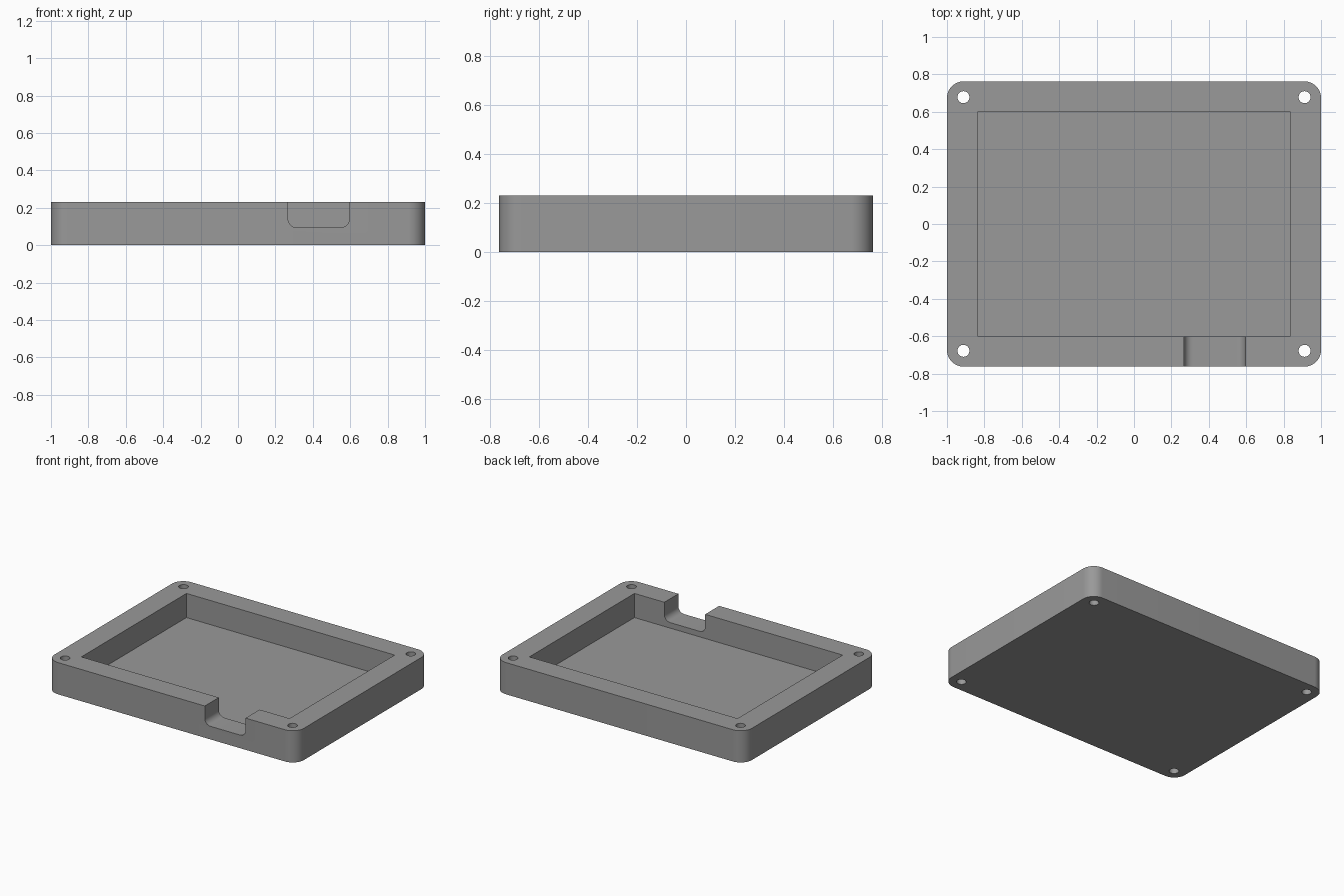
import bpy, bmesh
from math import cos, sin, pi
from mathutils import Vector

if "Cube" in bpy.data.objects:
    bpy.data.objects.remove(bpy.data.objects["Cube"])

HX, HY, H = 1.0, 0.763, 0.23      # half width, half depth, height
CORNER, HOLE = 0.09, 0.032        # outer corner radius, screw hole radius
HOLE_X, HOLE_Y = 0.912, 0.678
FLOOR = 0.055


def arc(cx, cy, r, start, end, n):
    """Points on an arc, angles in quarter turns."""
    return [(cx + r * cos((start + (end - start) * i / n) * pi / 2),
             cy + r * sin((start + (end - start) * i / n) * pi / 2))
            for i in range(n + 1)]


def prism(name, profile, place, sweep):
    """Extrude a 2D profile; place maps profile points into 3D."""
    bm = bmesh.new()
    face = bm.faces.new([bm.verts.new(place(*p)) for p in profile])
    new = bmesh.ops.extrude_face_region(bm, geom=[face])["geom"]
    bmesh.ops.translate(bm, vec=Vector(sweep),
                        verts=[v for v in new if isinstance(v, bmesh.types.BMVert)])
    bmesh.ops.recalc_face_normals(bm, faces=bm.faces)
    mesh = bpy.data.meshes.new(name)
    bm.to_mesh(mesh)
    bm.free()
    obj = bpy.data.objects.new(name, mesh)
    bpy.context.collection.objects.link(obj)
    return obj


# Outer block with rounded vertical corners
outline = []
for q, (sx, sy) in enumerate([(1, 1), (-1, 1), (-1, -1), (1, -1)]):
    outline += arc(sx * (HX - CORNER), sy * (HY - CORNER), CORNER, q, q + 1, 12)
tray = prism("enclosure_tray", outline, lambda x, y: (x, y, 0), (0, 0, H))

# Rectangular pocket
px, py = 0.835, 0.602
cutters = [prism("pocket_cutter", [(-px, -py), (px, -py), (px, py), (-px, py)],
                 lambda x, y: (x, y, FLOOR), (0, 0, 0.4))]

# Cable notch with rounded lower corners in the front wall
x0, x1, z0, r = 0.268, 0.595, 0.095, 0.045
notch = ([(x0, 0.4)] + arc(x0 + r, z0 + r, r, 2, 3, 8)
         + arc(x1 - r, z0 + r, r, 3, 4, 8) + [(x1, 0.4)])
cutters.append(prism("notch_cutter", notch, lambda x, z: (x, -0.9, z), (0, 0.4, 0)))

# Screw holes through the four corners
for sx in (-1, 1):
    for sy in (-1, 1):
        circle = arc(sx * HOLE_X, sy * HOLE_Y, HOLE, 0, 4, 32)[:-1]
        cutters.append(prism("screw_hole_cutter", circle,
                             lambda x, y: (x, y, -0.1), (0, 0, 0.5)))

# Cut everything, then discard the cutters
bpy.context.view_layer.objects.active = tray
tray.select_set(True)
for cutter in cutters:
    cutter.hide_render = True
    mod = tray.modifiers.new("cut", 'BOOLEAN')
    mod.operation, mod.solver, mod.object = 'DIFFERENCE', 'EXACT', cutter
    bpy.ops.object.modifier_apply(modifier=mod.name)
for cutter in cutters:
    bpy.data.objects.remove(cutter)

# Single grey colour, smooth rounded corners with crisp edges
grey = bpy.data.materials.new("grey_plastic")
grey.diffuse_color = (0.32, 0.32, 0.32, 1)
grey.use_nodes = True
grey.node_tree.nodes["Principled BSDF"].inputs["Base Color"].default_value = grey.diffuse_color
tray.data.materials.clear()
tray.data.materials.append(grey)
for poly in tray.data.polygons:
    poly.material_index = 0
bpy.ops.object.shade_smooth_by_angle(angle=pi / 6)
